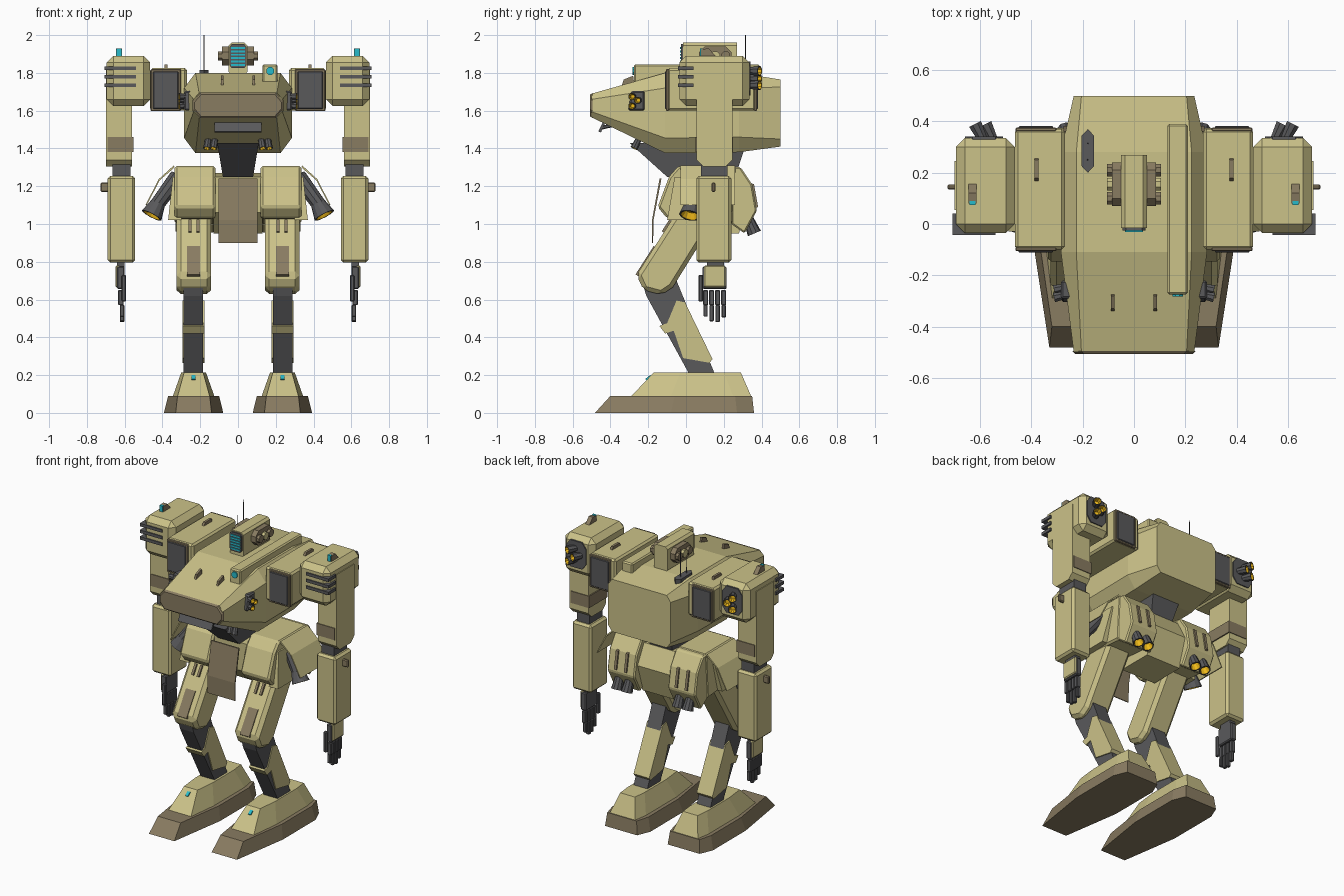
import bpy, bmesh, math
from mathutils import Vector

if "Cube" in bpy.data.objects:
    bpy.data.objects.remove(bpy.data.objects["Cube"])


def material(name, r, g, b):
    m = bpy.data.materials.new(name)
    m.diffuse_color = (r, g, b, 1)
    m.use_nodes = True
    m.node_tree.nodes["Principled BSDF"].inputs["Base Color"].default_value = m.diffuse_color
    return m


OLIVE = material("olive", 0.60, 0.54, 0.25)
BROWN = material("brown", 0.25, 0.20, 0.12)
DARK = material("dark_metal", 0.10, 0.10, 0.105)
CYAN = material("cyan_glass", 0.02, 0.50, 0.60)
AMBER = material("amber", 0.85, 0.48, 0.01)


def loft(name, rings, mat, bevel=0, mirror=False, inner=None, start=99, caps=True):
    """Skin a list of equal-length point rings; bands from `start` on use `inner`."""
    bm = bmesh.new()
    vs = [[bm.verts.new(p) for p in r] for r in rings]
    n = len(rings[0])
    for i in range(len(vs) - 1):
        for j in range(n):
            k = (j + 1) % n
            f = bm.faces.new((vs[i][j], vs[i][k], vs[i + 1][k], vs[i + 1][j]))
            f.material_index = int(i >= start)
    if caps:
        bm.faces.new(vs[0])
        bm.faces.new(vs[-1]).material_index = int(start < 99)
    bmesh.ops.recalc_face_normals(bm, faces=bm.faces)
    me = bpy.data.meshes.new(name)
    bm.to_mesh(me)
    bm.free()
    me.materials.append(mat)
    if inner:
        me.materials.append(inner)
    ob = bpy.data.objects.new(name, me)
    bpy.context.collection.objects.link(ob)
    if bevel:
        b = ob.modifiers.new("chamfer", 'BEVEL')
        b.width, b.segments, b.limit_method = bevel, 1, 'ANGLE'
    if mirror:
        ob.modifiers.new("mirror", 'MIRROR')
    return ob


def rect(x0, x1, y0, y1, z):
    return [(x0, y0, z), (x1, y0, z), (x1, y1, z), (x0, y1, z)]


def box(name, x0, x1, y0, y1, z0, z1, mat, bevel=0, mirror=True):
    return loft(name, [rect(x0, x1, y0, y1, z0), rect(x0, x1, y0, y1, z1)], mat, bevel, mirror)


def prism(name, yz, x0, x1, mat, bevel=0, mirror=True):
    """Side profile extruded across x."""
    return loft(name, [[(x, y, z) for y, z in yz] for x in (x0, x1)], mat, bevel, mirror)


def tube(name, a, b, r0, r1, mat=DARK, n=8, glow=None, mirror=True):
    """Cylinder or cone from a to b; with glow, the mouth is hollow and coloured."""
    a, b = Vector(a), Vector(b)
    d = b - a
    q = d.to_track_quat('Z', 'Y')

    def ring(t, r):
        return [a + d * t + q @ Vector((r * math.cos(2 * math.pi * (i + .5) / n),
                                        r * math.sin(2 * math.pi * (i + .5) / n), 0)) for i in range(n)]
    rings = [ring(0, r0), ring(1, r1)]
    if glow:
        rings += [ring(1, r1 * .82), ring(.6, r1 * .5)]
    return loft(name, rings, mat, 0, mirror, glow, 2 if glow else 99)


def octagon(y, w, z0, z1, cx, cz, x=0):
    return [(x + s * u, y, z) for s, u, z in (
        (-1, w - cx, z0), (1, w - cx, z0), (1, w, z0 + cz), (1, w, z1 - cz),
        (1, w - cx, z1), (-1, w - cx, z1), (-1, w, z1 - cz), (-1, w, z0 + cz))]


# Hull, snout plate and waist
loft("hull", [octagon(-.50, .235, 1.565, 1.69, .03, .03), octagon(-.11, .285, 1.375, 1.80, .06, .08),
              octagon(.28, .285, 1.38, 1.80, .06, .08), octagon(.50, .235, 1.41, 1.765, .03, .04)], OLIVE)
loft("snout_plate", [octagon(-.495, .24, 1.56, 1.695, .035, .04), octagon(-.507, .23, 1.57, 1.685, .035, .04)],
     BROWN)
loft("waist", [rect(-.08, .08, -.10, .26, 1.25), rect(-.11, .11, -.30, .32, 1.43)], DARK)
prism("chin_guard", [(-.465, 1.49), (-.44, 1.54), (-.43, 1.53), (-.45, 1.485)], 0, .125, DARK)
tube("chin_guard_post", (.11, -.445, 1.51), (.10, -.36, 1.53), .01, .01, n=6)
for dx in (0, .035):
    tube("chin_thruster", (.12 + dx, -.24, 1.47), (.13 + dx, -.275, 1.40), .015, .02, glow=AMBER)

# Side thruster panels on the hull
loft("side_thruster_panel", [[(x, -.305, 1.60), (x, -.22, 1.60), (x, -.22, 1.705), (x, -.29, 1.705)]
                             for x in (.22, .285)], DARK, .008, True)
for y, z in ((-.275, 1.625), (-.245, 1.655), (-.275, 1.675)):
    tube("side_thruster", (.26, y, z), (.312, y - .012, z), .014, .02, glow=AMBER)

# Deck fittings
box("sensor_box", .13, .21, -.275, .39, 1.72, 1.845, OLIVE, .008, False)
tube("sensor_lens", (.17, -.26, 1.81), (.17, -.283, 1.81), .022, .022, CYAN, mirror=False)
prism("deck_fin", [(-.35, 1.70), (-.33, 1.765), (-.28, 1.785), (-.27, 1.72)], .076, .09, BROWN)
loft("antenna_base", [[(-.18 + .024 * sx, .285 + .085 * sy, z) for sx, sy in
                       ((-1, -.7), (0, -1), (1, -.7), (1, .7), (0, 1), (-1, .7))] for z in (1.77, 1.815)], DARK)
tube("tall_antenna", (-.18, .315, 1.80), (-.18, .315, 2.0), .003, .002, n=6, mirror=False)
tube("short_antenna", (-.18, .25, 1.80), (-.18, .25, 1.92), .003, .002, n=6, mirror=False)

# Head turret
loft("head", [octagon(y, .05, 1.79, 1.96, .015, .015) for y in (-.015, .27)], OLIVE)
loft("head_face", [octagon(y, .045, 1.825, 1.953, .013, .015) for y in (-.026, -.01)], DARK)
for i in range(6):
    box("face_stripe", 0, .036, -.031, -.02, 1.837 + i * .018, 1.847 + i * .018, CYAN)
loft("head_side_pod", [[(x, p[0], p[2]) for p in octagon(0, .085, 1.84, 1.94, .03, .03, .155)]
                       for x in (.04, .085)], BROWN, 0, True)
for y in (.10, .155, .21):
    tube("head_barrel", (.04, y, 1.89), (.105, y, 1.89), .026, .026, OLIVE if y == .155 else BROWN)

# Inner shoulder vent blocks
box("vent_block", .27, .465, -.10, .37, 1.60, 1.825, OLIVE, .012)
for y0, y1 in ((-.106, -.09), (.36, .376)):
    box("vent_frame", .302, .462, y0, y1, 1.598, 1.82, BROWN, .004)
for y0, y1 in ((-.112, -.09), (.36, .382)):
    box("vent_screen", .315, .45, y0, y1, 1.61, 1.808, DARK, .004)
prism("vent_fin", [(.16, 1.81), (.18, 1.845), (.25, 1.845), (.26, 1.81)], .372, .388, BROWN)

# Shoulders with slots, lamp and rear thrusters
box("shoulder", .465, .695, -.035, .335, 1.625, 1.89, OLIVE, .035)
for z in (1.735, 1.78, 1.825):
    box("shoulder_slot", .54, .707, -.042, .04, z - .01, z + .01, DARK)
prism("shoulder_lamp", [(.08, 1.88), (.08, 1.925), (.12, 1.93), (.165, 1.88)], .615, .645, BROWN)
box("shoulder_lamp_glass", .618, .642, .074, .09, 1.89, 1.93, CYAN)
loft("shoulder_thruster_plate", [octagon(y, .075, 1.68, 1.86, .03, .04, .585) for y in (.32, .342)],
     DARK, 0, True)
for x, z in ((.56, 1.77), (.60, 1.81), (.60, 1.735)):
    tube("shoulder_thruster", (x - .01, .33, z), (x + .02, .39, z), .02, .028, glow=AMBER)

# Arms
prism("upper_arm", [(.055, 1.34), (.09, 1.305), (.21, 1.305), (.245, 1.34), (.245, 1.825), (.055, 1.825)],
      .56, .70, OLIVE)
box("elbow_band", .552, .69, .05, .25, 1.38, 1.46, BROWN)
box("elbow_joint", .57, .665, .08, .22, 1.24, 1.33, DARK)
box("forearm", .545, .69, .055, .24, .795, 1.255, OLIVE, .014)
prism("forearm_fin", [(.135, 1.17), (.135, 1.22), (.155, 1.22), (.155, 1.17)], .68, .728, BROWN, .006)

# Hands
box("wrist", .60, .64, .11, .20, .76, .81, DARK)
box("palm", .60, .64, .088, .215, .655, .775, DARK, .006)
box("hand_guard", .625, .648, .095, .21, .665, .78, OLIVE, .006)
for i in range(4):
    y, tip = .09 + i * .032, (.51, .485, .48, .505)[i]
    box("finger_base", .605, .635, y, y + .027, .57, .65, DARK, .004)
    box("finger_tip", .602, .626, y + .002, y + .025, tip, .572, DARK, .004)
box("thumb", .592, .616, .066, .09, .59, .73, DARK, .005)

# Pelvis and hanging plates
prism("pelvis", [(-.08, 1.06), (-.08, 1.25), (.27, 1.27), (.34, 1.14), (.28, .95), (.04, .95)], 0, .13, OLIVE)
prism("front_skirt", [(-.14, 1.24), (-.18, 1.02), (-.18, .90), (-.174, .90), (-.172, 1.02), (-.13, 1.24)],
      0, .103, BROWN)
skirt = [(.34, 1.31), (.42, 1.237), (.49, 1.10), (.483, 1.10), (.414, 1.232), (.335, 1.30)]
loft("side_skirt", [[(x, y, z) for x, z in skirt] for y in (-.03, .26)], OLIVE, 0, True)
prism("hip_block", [(-.10, 1.03), (-.15, 1.09), (-.09, 1.25), (-.04, 1.308), (.27, 1.308), (.25, 1.0)],
      .12, .335, OLIVE, .012)
loft("hip_flank", [rect(.30, .37, -.10, .14, 1.02), rect(.30, .345, -.06, .2, 1.25)], OLIVE, 0, True)
prism("rear_pod", [(.24, 1.305), (.29, 1.30), (.35, 1.21), (.375, 1.07), (.31, .95), (.24, 1.0)],
      .125, .33, OLIVE, .008)
for x in (.19, .265):
    prism("rear_pod_slot", [(.33, 1.22), (.36, 1.21), (.382, 1.09), (.36, 1.08)], x - .009, x + .009, BROWN)
    tube("rear_nozzle", (x, .32, 1.05), (x, .362, .95), .025, .037, glow=AMBER, n=10)

# Side hip thrusters
tube("hip_thruster_arm", (.32, .08, 1.25), (.43, .03, 1.10), .045, .04, n=10)
tube("hip_nozzle", (.42, .035, 1.115), (.457, .02, 1.045), .038, .058, glow=AMBER, n=12)

# Thighs
prism("thigh", [(-.262, .73), (-.225, .65), (-.13, .625), (-.07, .665), (.20, 1.10), (.20, 1.22),
                (.0, 1.22), (-.07, 1.03)], .143, .325, OLIVE, .022)


def thigh_front(t):
    return -.262 + .192 * t, .73 + .30 * t


def thigh_patch(name, x0, x1, t0, t1, out):
    (ya, za), (yb, zb) = thigh_front(t0), thigh_front(t1)
    n = Vector((-.30, .192)).normalized() * out
    prism(name, [(ya + n.x, za + n.y), (yb + n.x, zb + n.y), (yb + .03, zb - .02), (ya + .03, za - .02)],
          x0, x1, BROWN)


thigh_patch("thigh_panel", .20, .27, 0, .5, .006)
for x in (.213, .255):
    thigh_patch("thigh_slot", x - .008, x + .008, .75, .96, .012)

# Shins
prism("shin", [(-.235, .70), (-.05, .70), (.155, .20), (.02, .20), (-.21, .62)], .185, .288, DARK)
prism("calf_armour", [(-.05, .595), (-.005, .585), (.14, .285), (.125, .265), (-.015, .29), (-.065, .435),
                      (-.11, .42), (-.14, .46), (-.10, .475)], .178, .295, OLIVE)


# Feet
def foot_ring(z, y0, y1, w0, w, w1, ya, yb, c=.235):
    return [(c - w0, y0, z), (c + w0, y0, z), (c + w, ya, z), (c + w, yb, z),
            (c + w1, y1, z), (c - w1, y1, z), (c - w, yb, z), (c - w, ya, z)]


loft("sole", [foot_ring(0, -.482, .36, .095, .157, .12, -.08, .27),
              foot_ring(.09, -.40, .35, .085, .135, .11, -.06, .26)], BROWN, 0, True)
loft("foot", [foot_ring(.088, -.29, .345, .085, .11, .095, -.08, .25),
              foot_ring(.215, -.17, .29, .05, .065, .055, -.03, .2)], OLIVE, 0, True)
prism("foot_lamp", [(-.215, .18), (-.19, .20), (-.18, .19), (-.20, .165)], .225, .245, CYAN)
